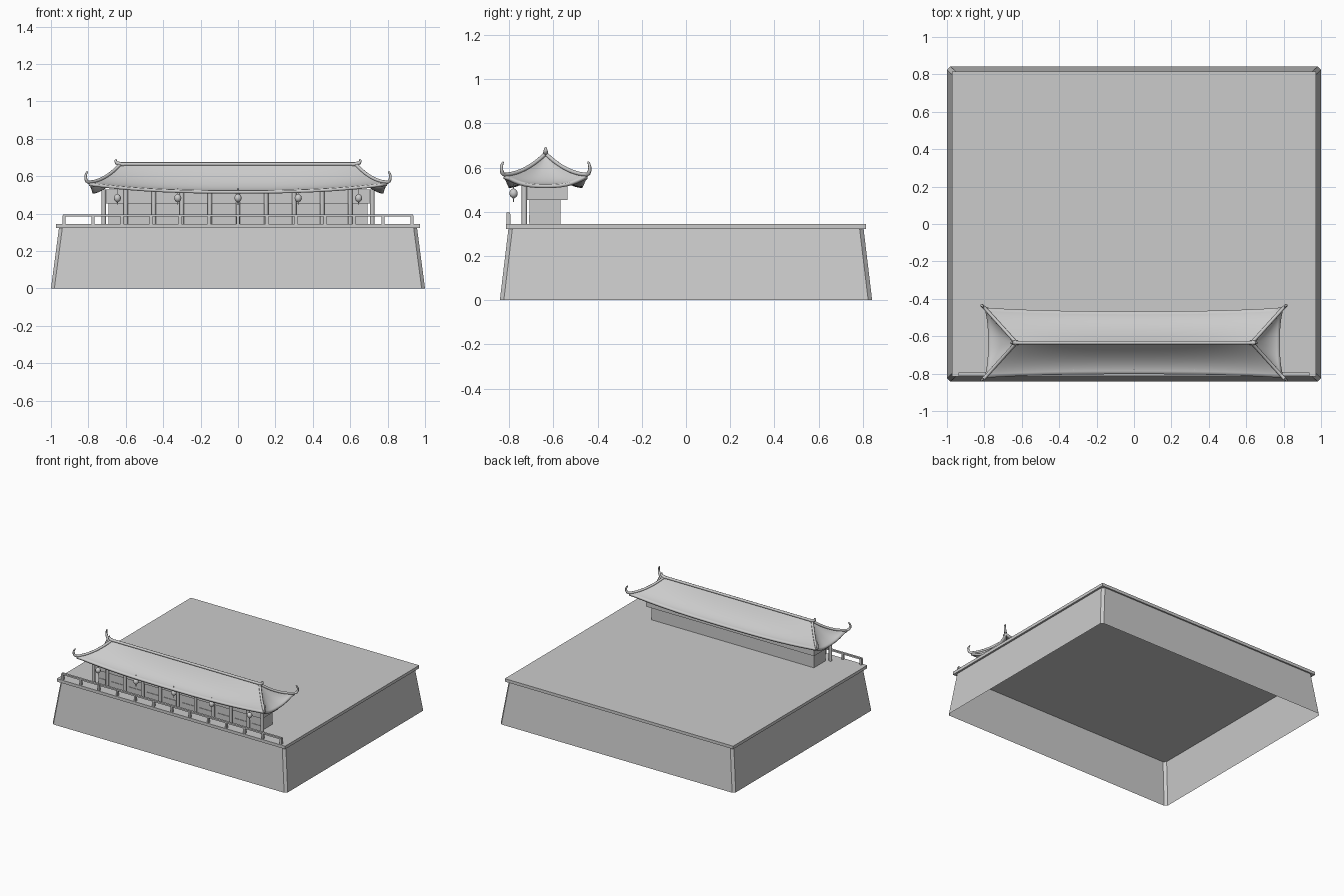
import bpy, bmesh, math
from mathutils import Vector

if "Cube" in bpy.data.objects:
    bpy.data.objects.remove(bpy.data.objects["Cube"])

YC = -0.635      # pavilion centre line
DECK = 0.345     # terrace top


def mesh_object(name, bm, smooth=False):
    bmesh.ops.recalc_face_normals(bm, faces=bm.faces)
    me = bpy.data.meshes.new(name)
    bm.to_mesh(me)
    bm.free()
    ob = bpy.data.objects.new(name, me)
    bpy.context.collection.objects.link(ob)
    if smooth:
        bpy.context.view_layer.objects.active = ob
        ob.select_set(True)
        bpy.ops.object.shade_smooth_by_angle(angle=math.radians(40))
        ob.select_set(False)
    return ob


def box(name, x0, x1, y0, y1, z0, z1):
    bm = bmesh.new()
    bmesh.ops.create_cube(bm, size=1)
    for v in bm.verts:
        v.co = Vector(((x0 + x1) / 2 + v.co.x * (x1 - x0),
                       (y0 + y1) / 2 + v.co.y * (y1 - y0),
                       (z0 + z1) / 2 + v.co.z * (z1 - z0)))
    return mesh_object(name, bm)


def lathe(name, x, y, profile, n=16):
    # revolve (radius, z) pairs around a vertical axis, capped at both ends
    bm = bmesh.new()
    rings = [[bm.verts.new((x + r * math.cos(math.tau * i / n),
                            y + r * math.sin(math.tau * i / n), z))
              for i in range(n)] for r, z in profile]
    for a, b in zip(rings, rings[1:]):
        for i in range(n):
            j = (i + 1) % n
            bm.faces.new((a[i], a[j], b[j], b[i]))
    bm.faces.new(rings[0])
    bm.faces.new(rings[-1])
    return mesh_object(name, bm, True)


def tube(name, points, radii):
    cu = bpy.data.curves.new(name, 'CURVE')
    cu.dimensions = '3D'
    cu.bevel_depth = 1.0
    cu.bevel_resolution = 2
    cu.use_fill_caps = True
    sp = cu.splines.new('POLY')
    sp.points.add(len(points) - 1)
    for p, co, r in zip(sp.points, points, radii):
        p.co = (*co, 1)
        p.radius = r
    sp.use_smooth = True
    ob = bpy.data.objects.new(name, cu)
    bpy.context.collection.objects.link(ob)
    return ob


# terrace walls: open tapered shell with chamfered corners
def chamfer_loop(bm, x, y, z, c):
    pts = [(x, -y + c), (x, y - c), (x - c, y), (-x + c, y),
           (-x, y - c), (-x, -y + c), (-x + c, -y), (x - c, -y)]
    return [bm.verts.new((px, py, z)) for px, py in pts]


bm = bmesh.new()
low = chamfer_loop(bm, 1.0, 0.842, 0, 0.018)
high = chamfer_loop(bm, 0.957, 0.803, 0.325, 0.018)
for i in range(8):
    j = (i + 1) % 8
    bm.faces.new((low[i], low[j], high[j], high[i]))
mesh_object("terrace_walls", bm)
box("terrace_deck", -0.972, 0.972, -0.815, 0.815, 0.322, DECK)

# railing along the front edge
box("railing_bar", -0.935, 0.935, -0.811, -0.795, 0.384, 0.396)
for k in range(-6, 7):
    x = k * 0.155
    box("railing_post", x - 0.007, x + 0.007, -0.812, -0.794, DECK, 0.39)

# pavilion room, lintel, door panels and columns
box("pavilion_wall", -0.692, 0.692, -0.707, -0.567, DECK, 0.46)
box("lintel_beam", -0.715, 0.715, -0.728, -0.535, 0.453, 0.53)
for k in range(-5, 5):
    c = (k + 0.5) * 0.15
    a, b = max(c - 0.058, -0.69), min(c + 0.058, 0.69)
    box("door_panel", a, b, -0.711, -0.705, 0.352, 0.386)
for x in [k * 0.15 for k in range(-4, 5)] + [-0.718, 0.718]:
    lathe("column", x, -0.731, [(0.012, DECK), (0.012, 0.53)], 12)

# hanging lanterns
for x in (-0.645, -0.322, 0, 0.322, 0.645):
    ball = [(0.019 * math.sin(a), 0.483 - 0.021 * math.cos(a))
            for a in [math.pi * (i + 1) / 10 for i in range(9)]]
    lathe("lantern", x, -0.78,
          [(0.002, 0.445), (0.002, 0.458)] + ball + [(0.002, 0.505), (0.002, 0.535)])


# curved hip roof: four swept slopes between the ridge and the lifted eaves
RX, RZ, EX, EY = 0.63, 0.66, 0.80, 0.188


def slope_point(side, u, t):
    lift = abs(u) ** 2.6
    ez = 0.523 + 0.042 * lift
    if side == "long":
        top, eave = Vector((RX * u, 0)), Vector((EX * u, EY - 0.02 * (1 - lift)))
    else:
        top, eave = Vector((RX, 0)), Vector((EX - 0.02 * (1 - lift), EY * u))
    p = top.lerp(eave, t)
    return Vector((p.x, p.y, ez + (RZ - ez) * (1 - t) ** 1.9))


bm = bmesh.new()
for side, nu in (("long", 32), ("short", 16)):
    for s in (-1, 1):
        grid = []
        for i in range(nu + 1):
            row = []
            for j in range(11):
                p = slope_point(side, -1 + 2 * i / nu, j / 10)
                if side == "long":
                    p.y *= s
                else:
                    p.x *= s
                row.append(bm.verts.new((p.x, YC + p.y, p.z)))
            grid.append(row)
        for i in range(nu):
            for j in range(10):
                bm.faces.new((grid[i][j], grid[i + 1][j],
                              grid[i + 1][j + 1], grid[i][j + 1]))
bmesh.ops.remove_doubles(bm, verts=bm.verts, dist=0.0005)
roof = mesh_object("roof", bm, True)
if sum(p.normal.z for p in roof.data.polygons) < 0:
    roof.data.flip_normals()
mod = roof.modifiers.new("thickness", 'SOLIDIFY')
mod.thickness = 0.016
mod.offset = -1

# main ridge with upturned ends
tube("main_ridge", [(-0.635, YC, 0.665), (0.635, YC, 0.665)], [0.010] * 2)
for sx in (-1, 1):
    tube("ridge_end_curl",
         [(sx * x, YC, z) for x, z in ((0.61, 0.663), (0.635, 0.665),
                                       (0.65, 0.673), (0.655, 0.684), (0.649, 0.691))],
         [0.010, 0.012, 0.010, 0.007, 0.004])

# hip ridges ending in hooked tips
for sx in (-1, 1):
    for sy in (-1, 1):
        pts, rad = [], []
        for j in range(11):
            p = slope_point("long", 1, j / 10)
            pts.append((sx * p.x, YC + sy * p.y, p.z + 0.003))
            rad.append(0.009)
        for d, z, r in ((0.008, 0.573, 0.009), (0.014, 0.586, 0.008),
                        (0.015, 0.602, 0.007), (0.011, 0.616, 0.006),
                        (0.005, 0.625, 0.004)):
            pts.append((sx * (EX + d), YC + sy * (EY + d * 0.8), z))
            rad.append(r)
        tube("hip_ridge", pts, rad)
